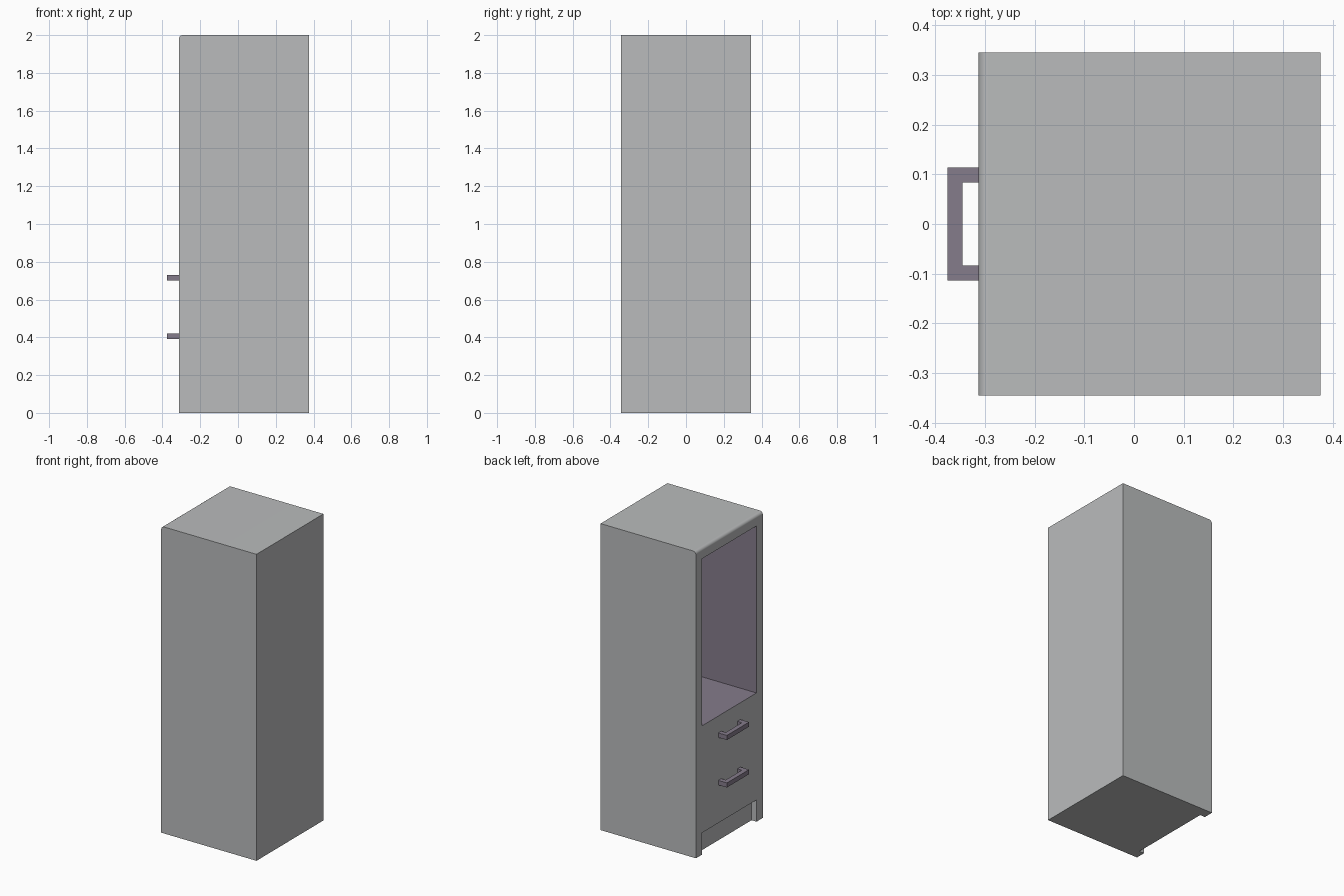
import bpy
import bmesh
import math
from mathutils import Vector

default = bpy.data.objects.get("Cube")
if default:
    bpy.data.objects.remove(default, do_unlink=True)


def material(name, color):
    m = bpy.data.materials.new(name)
    m.use_nodes = True
    m.diffuse_color = color
    m.node_tree.nodes["Principled BSDF"].inputs["Base Color"].default_value = color
    return m


grey = material("light grey paint", (0.49, 0.5, 0.505, 1))
mauve = material("mauve grey lining", (0.235, 0.2, 0.26, 1))


def add_object(name, bm, *mats):
    bmesh.ops.recalc_face_normals(bm, faces=bm.faces)
    mesh = bpy.data.meshes.new(name)
    bm.to_mesh(mesh)
    bm.free()
    for m in mats:
        mesh.materials.append(m)
    ob = bpy.data.objects.new(name, mesh)
    bpy.context.collection.objects.link(ob)
    return ob


def box(lo, hi):
    bm = bmesh.new()
    bmesh.ops.create_cube(bm, size=1)
    lo, hi = Vector(lo), Vector(hi)
    for v in bm.verts:
        v.co = (lo + hi) / 2 + v.co * (hi - lo)
    return bm


FACE, BACK, HALF, TOP = -0.313, 0.375, 0.345, 2.0   # cabinet shell
INNER, SHELF, CEILING, DEEP = 0.28, 0.84, 1.93, 0.31  # open compartment

# Cabinet shell with a rounded top edge above the opening
bm = box((FACE, -HALF, 0), (BACK, HALF, TOP))
edge = [e for e in bm.edges
        if all(v.co.x < 0 and v.co.z > 1 for v in e.verts)]
bmesh.ops.bevel(bm, geom=edge, offset=0.02, segments=4, profile=0.5, affect='EDGES')
cabinet = add_object("cabinet", bm, grey, mauve)

# Cut the open compartment and the toe recess
cutters = [
    add_object("compartment_cutter", box((FACE - 0.1, -INNER, SHELF), (DEEP, INNER, CEILING))),
    add_object("toe_recess_cutter", box((FACE - 0.1, -INNER, -0.1), (FACE + 0.036, INNER, 0.142))),
]
bpy.context.view_layer.objects.active = cabinet
cabinet.select_set(True)
for cutter in cutters:
    mod = cabinet.modifiers.new(cutter.name, 'BOOLEAN')
    mod.operation = 'DIFFERENCE'
    mod.solver = 'EXACT'
    mod.object = cutter
    bpy.ops.object.modifier_apply(modifier=mod.name)
    bpy.data.objects.remove(cutter, do_unlink=True)

# Line the inside of the compartment
for p in cabinet.data.polygons:
    c = p.center
    inside = (FACE + 0.01 < c.x < DEEP + 0.01 and abs(c.y) < INNER + 0.01
              and SHELF - 0.01 < c.z < CEILING + 0.01)
    p.material_index = 1 if inside else 0

bpy.ops.object.shade_smooth_by_angle(angle=math.radians(30))
weighted = cabinet.modifiers.new("even_shading", 'WEIGHTED_NORMAL')
weighted.keep_sharp = True


# Drawer pulls: U-shaped outline extruded upward
def pull(name, z):
    out, grip, reach, post = -0.375, -0.345, 0.114, 0.084
    outline = [(FACE, reach), (out, reach), (out, -reach), (FACE, -reach),
               (FACE, -post), (grip, -post), (grip, post), (FACE, post)]
    bm = bmesh.new()
    face = bm.faces.new([bm.verts.new((x, y, z)) for x, y in outline])
    ext = bmesh.ops.extrude_face_region(bm, geom=[face])
    moved = [g for g in ext["geom"] if isinstance(g, bmesh.types.BMVert)]
    bmesh.ops.translate(bm, verts=moved, vec=(0, 0, 0.03))
    add_object(name, bm, mauve)


pull("upper_drawer_handle", 0.7)
pull("lower_drawer_handle", 0.39)
